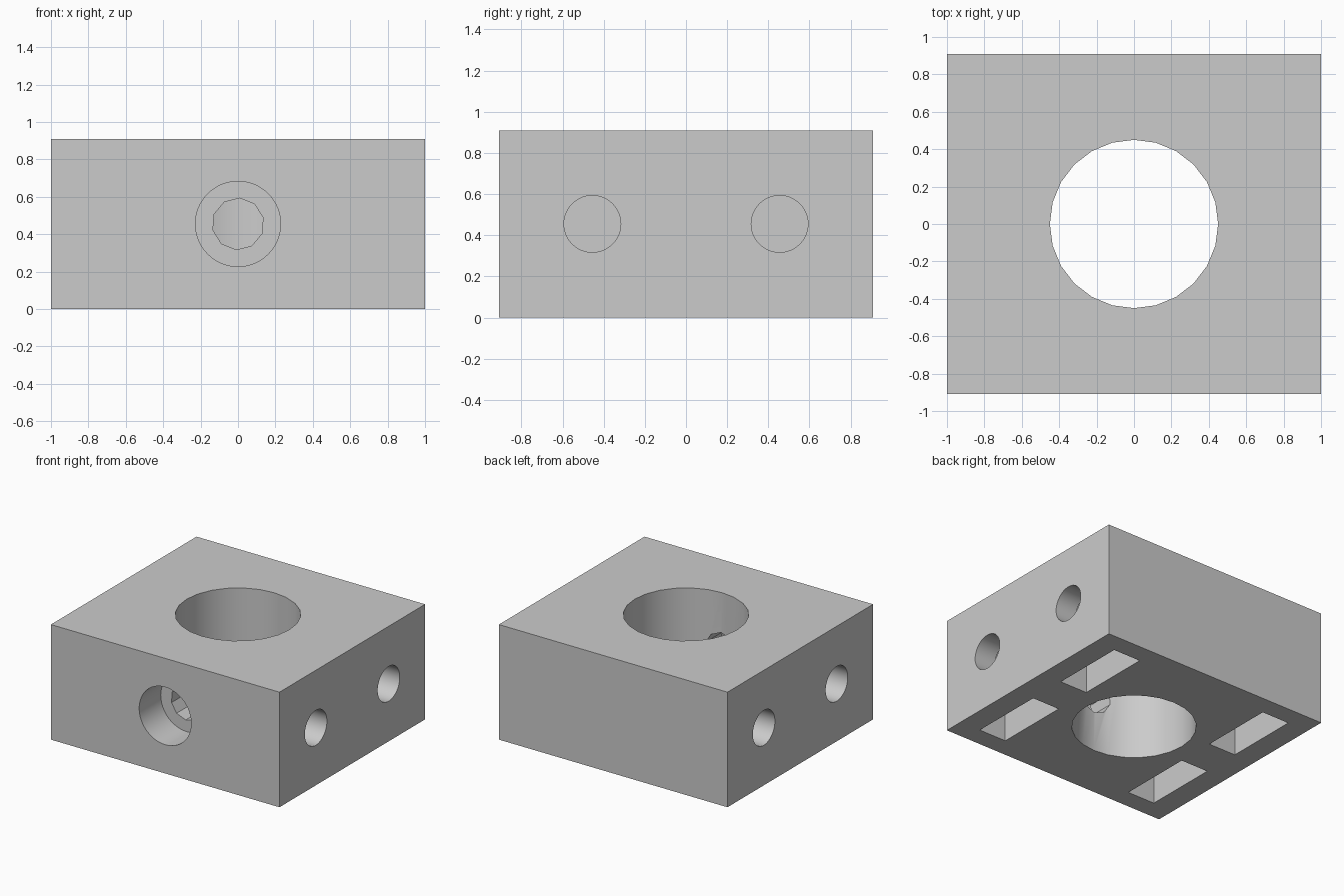
import bpy
import math

default_cube = bpy.data.objects.get("Cube")
if default_cube:
    bpy.data.objects.remove(default_cube, do_unlink=True)

LENGTH, DEPTH, HEIGHT = 2.0, 1.82, 0.91
MID = HEIGHT / 2
SCREW_RADIUS = 0.138

grey = bpy.data.materials.new("plain grey")
grey.use_nodes = True
colour = (0.6, 0.6, 0.6, 1)
grey.diffuse_color = colour
grey.node_tree.nodes["Principled BSDF"].inputs["Base Color"].default_value = colour


def box(name, size, centre):
    bpy.ops.mesh.primitive_cube_add(size=1, location=centre)
    obj = bpy.context.object
    obj.name = name
    obj.scale = size
    bpy.ops.object.transform_apply(location=True, rotation=True, scale=True)
    obj.data.materials.append(grey)
    return obj


def cylinder(name, radius, length, centre, sides, rotation=(0, 0, 0)):
    bpy.ops.mesh.primitive_cylinder_add(
        vertices=sides, radius=radius, depth=length, location=centre, rotation=rotation)
    obj = bpy.context.object
    obj.name = name
    bpy.ops.object.transform_apply(location=True, rotation=True, scale=True)
    obj.data.materials.append(grey)
    return obj


def cut(body, cutter):
    cutter.hide_render = True
    mod = body.modifiers.new(cutter.name, "BOOLEAN")
    mod.operation = "DIFFERENCE"
    mod.solver = "EXACT"
    mod.object = cutter
    bpy.context.view_layer.objects.active = body
    bpy.ops.object.modifier_apply(modifier=mod.name)
    bpy.data.objects.remove(cutter, do_unlink=True)


block = box("clamp_block", (LENGTH, DEPTH, HEIGHT), (0, 0, MID))

# Large vertical bore
cut(block, cylinder("main_bore", 0.45, HEIGHT + 0.2, (0, 0, MID), 24))

# Front set screw hole: wide recess, then a ten-sided shaft into the bore
turn = math.radians(90)
cut(block, cylinder("screw_recess", 0.228, 0.47, (0, -0.875, MID), 48, (turn, 0, 0)))
cut(block, cylinder("screw_shaft", SCREW_RADIUS, 0.55, (0, -0.475, MID), 10,
                    (turn, math.radians(4), 0)))

# Four nut slots open at the bottom, each met by a screw hole from the side
for sx in (-1, 1):
    for sy in (-1, 1):
        y = sy * 0.455
        cut(block, box("nut_slot", (0.24, 0.6, 0.83), (sx * 0.7, y, 0.315)))
        cut(block, cylinder("side_hole", SCREW_RADIUS, 0.4, (sx * 0.9, y, MID), 48,
                            (0, turn, 0)))

bpy.ops.object.select_all(action="DESELECT")
block.select_set(True)
bpy.context.view_layer.objects.active = block
bpy.ops.object.shade_smooth_by_angle(angle=math.radians(30))
